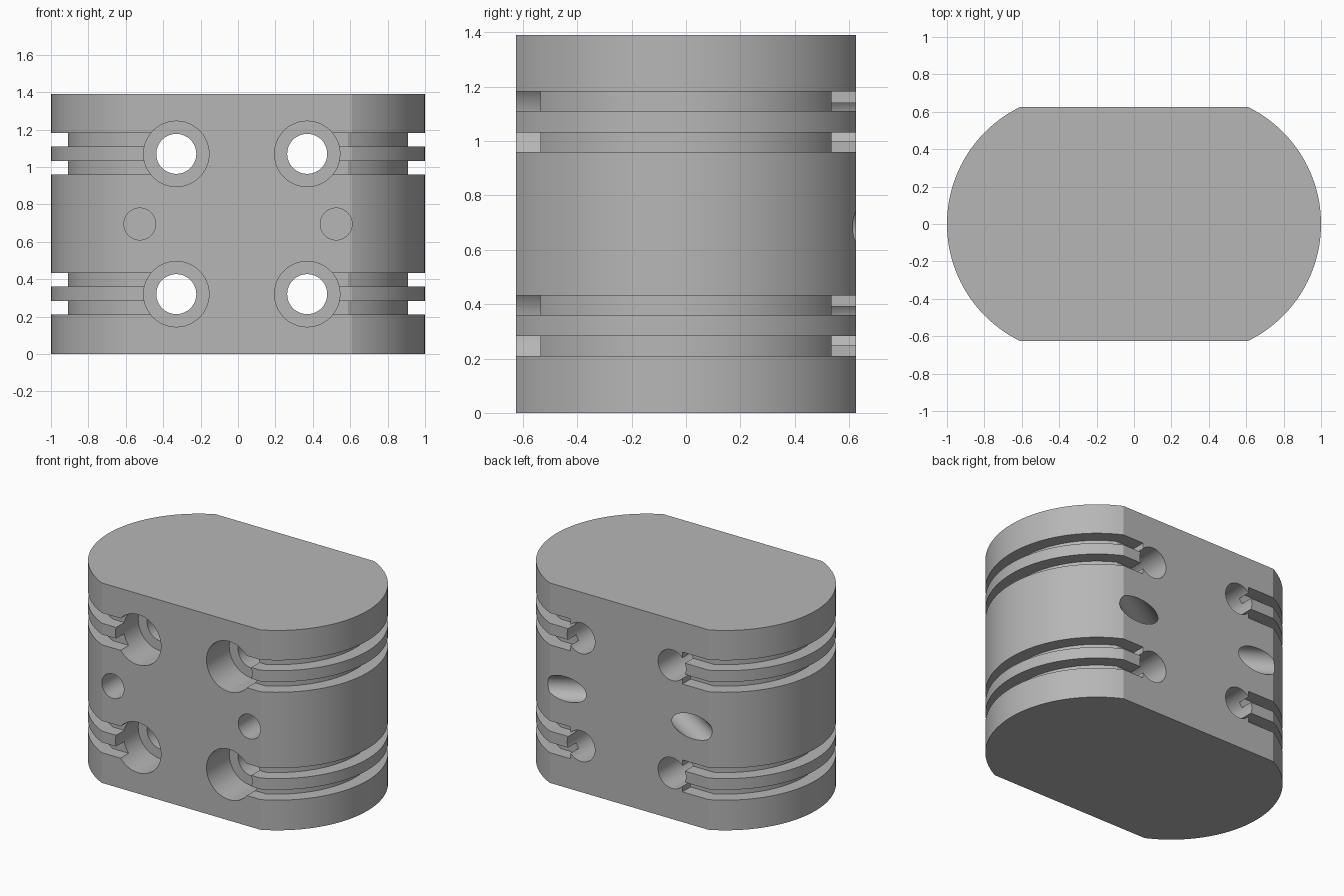
import bpy, bmesh, math
from mathutils import Vector

old = bpy.data.objects.get("Cube")
if old:
    bpy.data.objects.remove(old, do_unlink=True)

HEIGHT, FLAT, ARC_X, ARC_R = 1.39, 0.625, 0.304, 0.696
STEPS = 48

grey = bpy.data.materials.new("plain_grey")
grey.use_nodes = True
colour = (0.47, 0.47, 0.47, 1)
grey.diffuse_color = colour
grey.node_tree.nodes["Principled BSDF"].inputs["Base Color"].default_value = colour


def arc(offset):
    """Points of the rounded +x end, from front flat to back flat."""
    r = ARC_R + offset
    a = math.asin((FLAT + offset) / r)
    return [(ARC_X + r * math.cos(t), r * math.sin(t))
            for t in (-a + 2 * a * i / STEPS for i in range(STEPS + 1))]


def prism(name, points, z0, z1):
    """Extrude a plan outline between two heights."""
    bm = bmesh.new()
    face = bm.faces.new([bm.verts.new((x, y, z0)) for x, y in points])
    top = bmesh.ops.extrude_face_region(bm, geom=[face])["geom"]
    bmesh.ops.translate(bm, vec=(0, 0, z1 - z0),
                        verts=[v for v in top if isinstance(v, bmesh.types.BMVert)])
    bmesh.ops.recalc_face_normals(bm, faces=bm.faces)
    mesh = bpy.data.meshes.new(name)
    bm.to_mesh(mesh)
    bm.free()
    mesh.materials.append(grey)
    obj = bpy.data.objects.new(name, mesh)
    bpy.context.collection.objects.link(obj)
    return obj


def drill(name, start, end, radius):
    """Cylinder running between two points."""
    start, end = Vector(start), Vector(end)
    axis = end - start
    bpy.ops.mesh.primitive_cylinder_add(
        vertices=48, radius=radius, depth=axis.length, location=(start + end) / 2,
        rotation=axis.to_track_quat('Z', 'Y').to_euler())
    obj = bpy.context.object
    obj.name = name
    obj.data.materials.append(grey)
    return obj


# Main block: two flats and two rounded ends
right_end = arc(0)
body = prism("block_body", right_end + [(-x, -y) for x, y in right_end], 0, HEIGHT)
cutters = []

for side, hole_x in ((1, 0.37), (-1, -0.33)):
    # Paired grooves round each end, stopping at the bolt holes
    stop = abs(hole_x) + 0.08
    inner, outer = arc(-0.09), arc(0.1)
    ring = ([(stop, inner[0][1])] + inner + [(stop, inner[-1][1])]
            + [(stop, outer[-1][1])] + outer[::-1] + [(stop, outer[0][1])])
    ring = [(side * x, y) for x, y in ring]
    for base in (0.21, 0.96):
        for low in (base, base + 0.15):
            cutters.append(prism("groove_cutter", ring, low, low + 0.072))
        # Through holes with counterbores on the front
        z = base + 0.11
        cutters.append(drill("bolt_hole_cutter", (hole_x, -1, z), (hole_x, 1, z), 0.107))
        cutters.append(drill("counterbore_cutter", (hole_x, -1, z),
                             (hole_x, -FLAT + 0.25, z), 0.175))
    # Blind front hole and slanted back port
    z = 0.695
    cutters.append(drill("blind_hole_cutter", (side * 0.525, -1, z),
                         (side * 0.525, -FLAT + 0.3, z), 0.085))
    slant = Vector((side * math.sin(math.radians(58)), math.cos(math.radians(58)), 0))
    mouth = Vector((side * 0.49, FLAT, z - 0.01))
    cutters.append(drill("slanted_port_cutter", mouth + slant * 0.6,
                         mouth - slant * 0.5, 0.085))

# Cut everything from the block
bpy.context.view_layer.objects.active = body
for cutter in cutters:
    mod = body.modifiers.new("cut", 'BOOLEAN')
    mod.operation = 'DIFFERENCE'
    mod.solver = 'EXACT'
    mod.object = cutter
    bpy.ops.object.modifier_apply(modifier=mod.name)
for cutter in cutters:
    bpy.data.objects.remove(cutter, do_unlink=True)

bpy.ops.object.select_all(action='DESELECT')
body.select_set(True)
bpy.context.view_layer.objects.active = body
bpy.ops.object.shade_smooth_by_angle(angle=math.radians(20))
